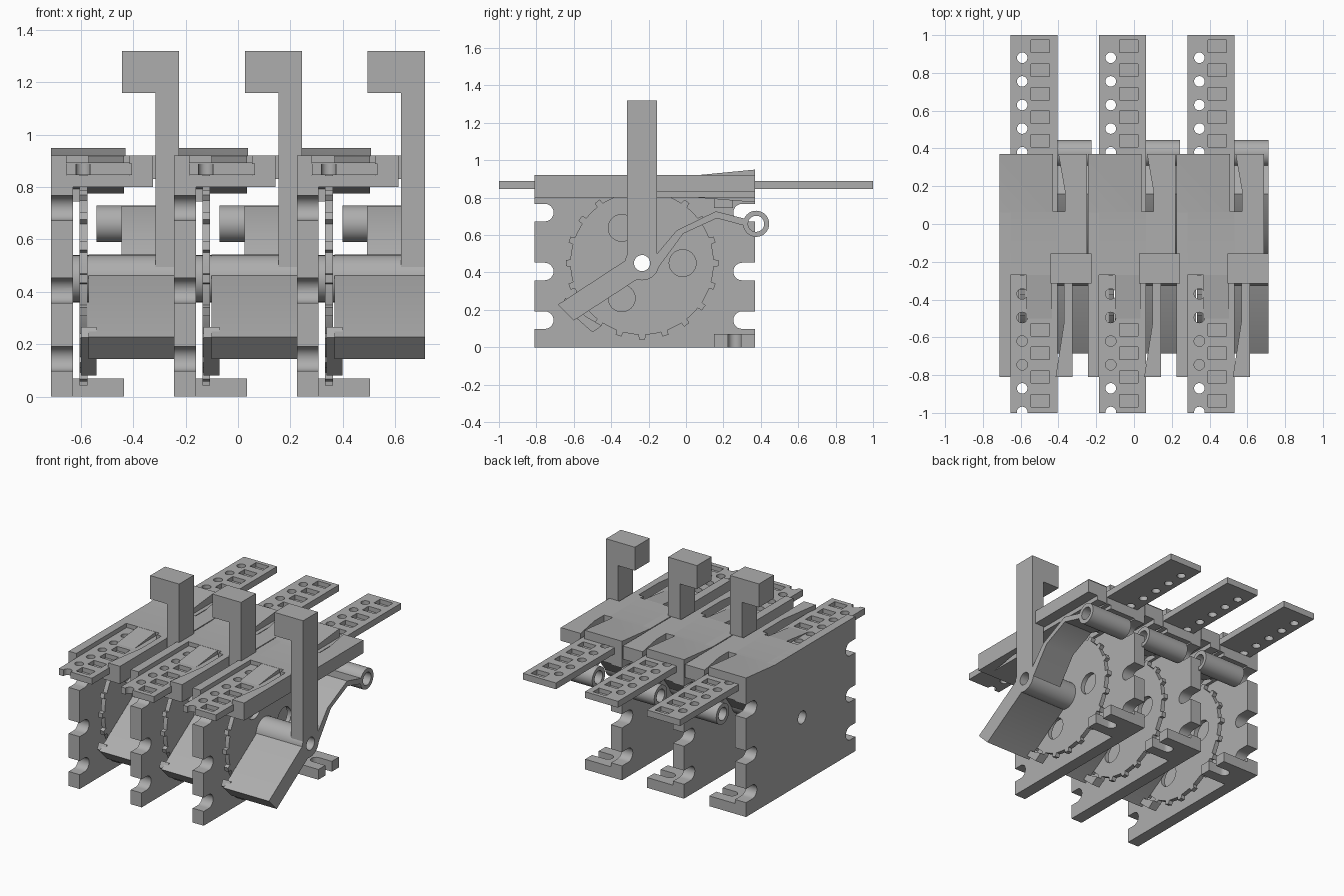
import bpy
import bmesh
from math import cos, sin, pi, radians

if "Cube" in bpy.data.objects:
    bpy.data.objects.remove(bpy.data.objects["Cube"], do_unlink=True)

grey = bpy.data.materials.new("plain grey")
grey.use_nodes = True
colour = (0.42, 0.42, 0.42, 1)
grey.diffuse_color = colour
grey.node_tree.nodes["Principled BSDF"].inputs["Base Color"].default_value = colour

PITCH = 0.469
PIVOT = (-0.235, 0.45)
AXES = {"x": (1, 2, 0), "z": (0, 1, 2)}


def prism(bm, points, lo, hi, axis="x"):
    """Extrude a 2D outline between two heights along an axis."""
    a, b, c = AXES[axis]
    rings = []
    for h in (lo, hi):
        ring = []
        for p in points:
            co = [0, 0, 0]
            co[a], co[b], co[c] = p[0], p[1], h
            ring.append(bm.verts.new(co))
        rings.append(ring)
    faces = [bm.faces.new(r) for r in rings]
    n = len(points)
    for i in range(n):
        j = (i + 1) % n
        faces.append(bm.faces.new((rings[0][i], rings[0][j], rings[1][j], rings[1][i])))
    bmesh.ops.recalc_face_normals(bm, faces=faces)


def rect(a0, a1, b0, b1):
    return [(a0, b0), (a1, b0), (a1, b1), (a0, b1)]


def circle(centre, r, n=32):
    return [(centre[0] + r * cos(2 * pi * i / n), centre[1] + r * sin(2 * pi * i / n)) for i in range(n)]


def part(name, pieces, cuts=()):
    """Make one object from prisms, with a list of prisms cut out."""
    def make(label, items):
        bm = bmesh.new()
        for item in items:
            prism(bm, *item)
        mesh = bpy.data.meshes.new(label)
        bm.to_mesh(mesh)
        bm.free()
        ob = bpy.data.objects.new(label, mesh)
        bpy.context.collection.objects.link(ob)
        return ob
    ob = make(name, pieces)
    ob.data.materials.append(grey)
    if cuts:
        cutter = make(name + "_cutter", cuts)
        cutter.hide_render = True
        mod = ob.modifiers.new("cut", "BOOLEAN")
        mod.operation, mod.solver, mod.object = "DIFFERENCE", "EXACT", cutter
        mod.use_self = True
        bpy.context.view_layer.update()
        done = bpy.data.meshes.new_from_object(ob.evaluated_get(bpy.context.evaluated_depsgraph_get()))
        ob.modifiers.clear()
        ob.data = done
        bpy.data.objects.remove(cutter, do_unlink=True)
    bpy.ops.object.select_all(action="DESELECT")
    ob.select_set(True)
    bpy.context.view_layer.objects.active = ob
    bpy.ops.object.shade_smooth_by_angle(angle=radians(30))
    return ob


drill = (circle(PIVOT, 0.043), -0.8, 0)
parts = []

# side plate with mounting notches on both ends
notches = [drill]
for z in (0.145, 0.405, 0.72):
    for end, inner in ((-0.81, -0.755), (0.37, 0.3)):
        s = 1 if end < 0 else -1
        arc = [(inner + s * 0.047 * cos(t * pi / 12), z + 0.047 * sin(t * pi / 12)) for t in range(-6, 7)]
        outer = end - s * 0.05
        notches.append((arc + [(outer, z + 0.047), (outer, z - 0.047)], -0.8, -0.6))
parts.append(part("side_plate", [(rect(-0.81, 0.37, 0, 0.8), -0.713, -0.63)], notches))

# foot with an open slot
slot = [(-0.53 + 0.035 * cos(t * pi / 12), 0.26 + 0.035 * sin(t * pi / 12)) for t in range(6, 19)]
parts.append(part("foot", [(rect(0.15, 0.37, 0, 0.07), -0.63, -0.435)],
                  [(slot + [(-0.4, 0.225), (-0.4, 0.295)], -0.1, 0.2, "z")]))

# tape channel: floor, side walls and the cover
parts.append(part("channel_floor", [(rect(-0.713, -0.405, -0.81, 0.37), 0.8, 0.845, "z")],
                  [(rect(-0.61, -0.565, -0.52, 0.05), 0.7, 0.9, "z")]))
parts.append(part("floor_ramp", [([(0.06, 0.8), (0.37, 0.775), (0.37, 0.801)], -0.63, -0.435)]))
parts.append(part("catch_block", [(rect(0.15, 0.25, 0.745, 0.8), -0.63, -0.58)]))
parts.append(part("left_wall", [(rect(-0.713, -0.655, -0.81, 0.37), 0.8, 0.92, "z")]))
wall = [(-0.325, -0.81), (-0.325, 0.37), (-0.4, 0.37), (-0.365, 0.17), (-0.365, 0.065),
        (-0.405, 0.065), (-0.405, -0.3), (-0.37, -0.3), (-0.37, -0.52), (-0.415, -0.81)]
parts.append(part("right_wall", [(wall, 0.8, 0.92, "z")]))
parts.append(part("wall_ledge", [(rect(-0.325, -0.25, -0.155, 0.37), 0.83, 0.92, "z")]))
cover = [(-0.27, 0.892), (0.37, 0.892), (0.37, 0.95), (0.06, 0.92), (-0.27, 0.92)]
parts.append(part("cover", [(cover, -0.713, -0.405)],
                  [(rect(-0.43, -0.38, 0.065, 0.4), 0.8, 1, "z")]))
flap = [(-0.5, 0.892), (-0.26, 0.892), (-0.26, 0.92)]
parts.append(part("cover_flap", [(flap, -0.57, -0.435)]))

# carrier tape with feed holes and pockets
tape_cuts = []
for i in range(16):
    y = 0.94 - 0.125 * i
    tape_cuts.append((rect(-0.545, -0.447, y - 0.033, y + 0.033), 0.86, 1, "z"))
    tape_cuts.append((circle((-0.592, y - 0.06), 0.028, 20), 0.8, 1, "z"))
parts.append(part("carrier_tape", [(rect(-0.655, -0.405, -1, 1), 0.847, 0.89, "z")], tape_cuts))

# toothed feed wheel
outline = []
TEETH = 20
for i in range(TEETH):
    a = 2 * pi * i / TEETH
    for r, da in ((0.383, -0.1), (0.383, -0.05), (0.408, -0.04), (0.408, 0.04), (0.383, 0.05), (0.383, 0.1)):
        outline.append((PIVOT[0] + r * cos(a + da), PIVOT[1] + r * sin(a + da)))
wheel_cuts = [drill]
for k in range(3):
    a = 2 * pi * k / 3
    wheel_cuts.append((circle((PIVOT[0] + 0.217 * cos(a), PIVOT[1] + 0.217 * sin(a)), 0.072), -0.8, -0.5))
parts.append(part("feed_wheel", [(outline, -0.605, -0.575)], wheel_cuts))
parts.append(part("wheel_spacer", [(circle(PIVOT, 0.09), -0.632, -0.57)], [drill]))

# lever: hub, handle post, lower arm, spring arm and spring eye
parts.append(part("lever_hub", [(circle(PIVOT, 0.092), -0.57, -0.225)], [drill]))
lower = [(-0.315, 0.47), (-0.685, 0.228), (-0.6, 0.143), (-0.255, 0.367), (-0.19, 0.38), (-0.2, 0.5)]
parts.append(part("lower_arm", [(lower, -0.57, -0.225)], [drill]))
parts.append(part("handle_post", [(rect(-0.315, -0.155, 0.45, 1.32), -0.315, -0.225)], [drill]))
parts.append(part("handle_grip", [(rect(-0.315, -0.155, 1.16, 1.32), -0.443, -0.315)]))
spring_arm = [(-0.2, 0.5), (-0.155, 0.5), (-0.05, 0.625), (0.16, 0.727), (0.33, 0.683),
              (0.32, 0.648), (0.165, 0.69), (-0.015, 0.607), (-0.145, 0.43), (-0.2, 0.4)]
parts.append(part("spring_arm", [(spring_arm, -0.445, -0.225)], [drill]))
EYE = (0.375, 0.66)
parts.append(part("spring_eye", [(circle(EYE, 0.07), -0.54, -0.225)], [(circle(EYE, 0.043), -0.8, 0)]))

# pawl that catches the wheel teeth
pawl = [(-0.645, 0.265), (-0.665, 0.225), (-0.5, 0.08), (-0.45, 0.115), (-0.535, 0.165)]
parts.append(part("pawl", [(pawl, -0.6, -0.54)]))

# repeat the whole unit side by side
for ob in parts:
    for k in (1, 2):
        twin = ob.copy()
        twin.name = ob.name + ("_middle" if k == 1 else "_end")
        twin.location.x = PITCH * k
        bpy.context.collection.objects.link(twin)
